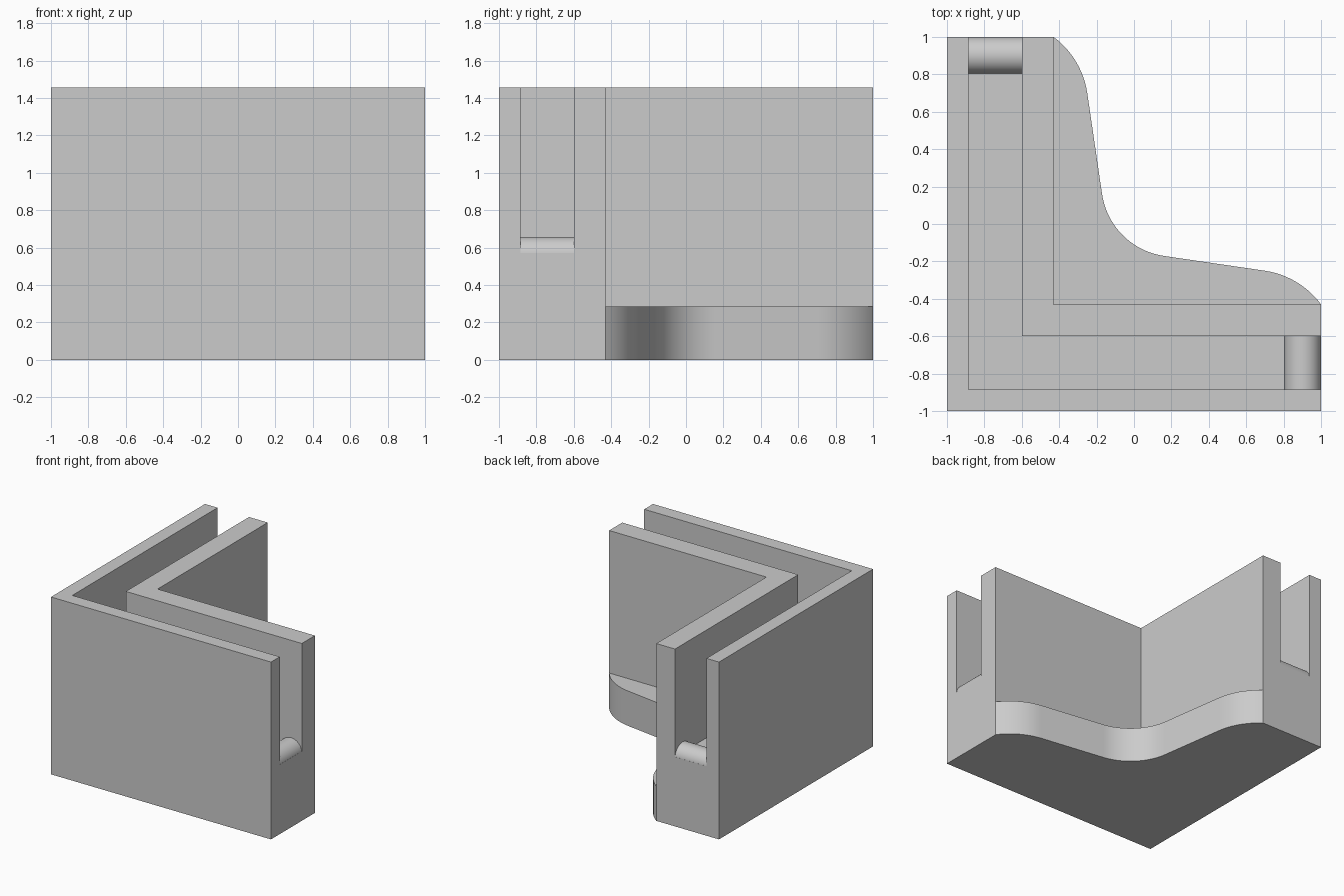
import bpy, bmesh
from math import sin, cos, radians
from mathutils import Vector

cube = bpy.data.objects.get("Cube")
if cube:
    bpy.data.objects.remove(cube, do_unlink=True)

HEIGHT, FLOOR, PLATE = 1.457, 0.571, 0.286
SLOT_OUT, SLOT_IN, INNER = -0.886, -0.6, -0.43

grey = bpy.data.materials.new("plain_grey")
grey.use_nodes = True
grey.diffuse_color = (0.6, 0.6, 0.6, 1)
grey.node_tree.nodes["Principled BSDF"].inputs["Base Color"].default_value = (0.6, 0.6, 0.6, 1)


def prism(name, points, offset):
    """Extrude a closed 3D outline along an offset."""
    bm = bmesh.new()
    face = bm.faces.new([bm.verts.new(p) for p in points])
    ext = bmesh.ops.extrude_face_region(bm, geom=[face])
    verts = [v for v in ext["geom"] if isinstance(v, bmesh.types.BMVert)]
    bmesh.ops.translate(bm, verts=verts, vec=Vector(offset))
    bmesh.ops.recalc_face_normals(bm, faces=bm.faces)
    mesh = bpy.data.meshes.new(name)
    bm.to_mesh(mesh)
    bm.free()
    mesh.materials.append(grey)
    obj = bpy.data.objects.new(name, mesh)
    bpy.context.collection.objects.link(obj)
    return obj


def activate(obj):
    bpy.ops.object.select_all(action="DESELECT")
    obj.select_set(True)
    bpy.context.view_layer.objects.active = obj


def smooth(obj):
    activate(obj)
    bpy.ops.object.shade_smooth_by_angle(angle=radians(30))


def l_outline(outer, inner, end, z):
    return [(outer, outer, z), (end, outer, z), (end, inner, z),
            (inner, inner, z), (inner, end, z), (outer, end, z)]


def arc(cx, cy, r, start, stop, steps):
    angles = [radians(start + (stop - start) * i / steps) for i in range(steps + 1)]
    return [(cx + r * cos(a), cy + r * sin(a)) for a in angles]


# Corner body with an L-shaped slot cut down from the top
body = prism("corner_body", l_outline(-1, INNER, 1, 0), (0, 0, HEIGHT))
cutter = prism("slot_cutter", l_outline(SLOT_OUT, SLOT_IN, 1.2, FLOOR), (0, 0, HEIGHT))
cut = body.modifiers.new("slot", "BOOLEAN")
cut.operation = "DIFFERENCE"
cut.solver = "EXACT"
cut.object = cutter
activate(body)
bpy.ops.object.modifier_apply(modifier=cut.name)
bpy.data.objects.remove(cutter, do_unlink=True)

# Curved foot plate inside the corner, symmetric about the diagonal
half = arc(-0.702, 0.633, 0.457, 53.5, 8.4, 12) + arc(0.217, 0.217, 0.392, 188.4, 225, 10)
half[0] = (INNER, 1)
curve = half + [(y, x) for x, y in reversed(half[:-1])]
foot = prism("foot_plate", [(x, y, 0) for x, y in curve + [(INNER, INNER)]], (0, 0, PLATE))
smooth(foot)

# Rounded ridge at each open end of the slot
ridge = arc(0.902, 0.559, 0.098, 0, 180, 32)
span = SLOT_IN - SLOT_OUT
smooth(prism("left_ridge", [(u, SLOT_OUT, z) for u, z in ridge], (0, span, 0)))
smooth(prism("back_ridge", [(SLOT_OUT, u, z) for u, z in ridge], (span, 0, 0)))
